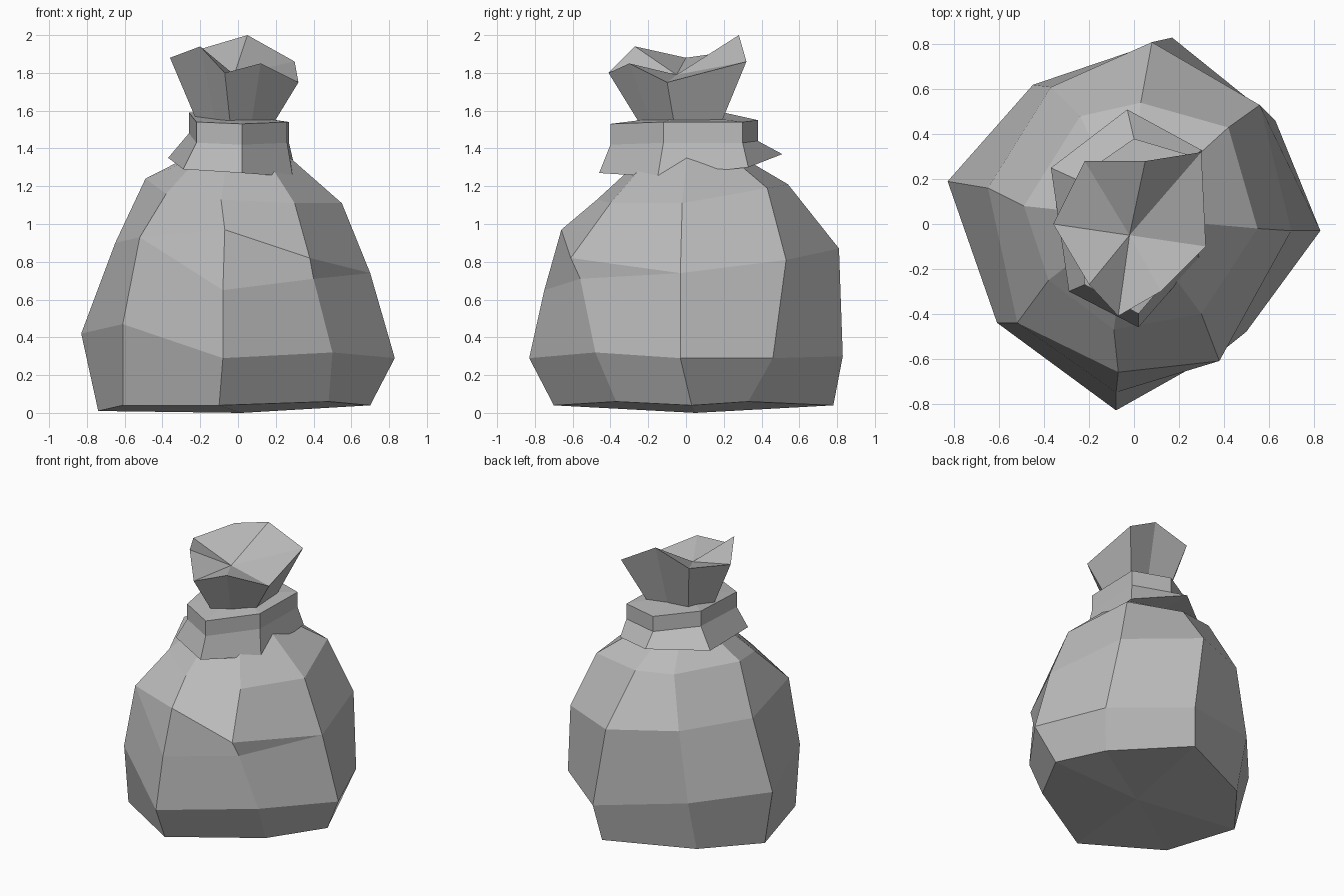
import bpy
import bmesh
from mathutils import Vector

if "Cube" in bpy.data.objects:
    bpy.data.objects.remove(bpy.data.objects["Cube"], do_unlink=True)

# One plain grey cloth colour
cloth = bpy.data.materials.new("grey_cloth")
cloth.use_nodes = True
grey = (0.5, 0.5, 0.5, 1)
cloth.diffuse_color = grey
cloth.node_tree.nodes["Principled BSDF"].inputs["Base Color"].default_value = grey


def scaled_ring(ring, centre, factor, height):
    """Copy a ring, shrunk towards a centre and flattened at a height."""
    cx, cy = centre
    return [(cx + (x - cx) * factor, cy + (y - cy) * factor, height)
            for x, y, z in ring]


def loft(name, rings, bottom=None, top=None):
    """Skin matching rings with quads; close each end with a fan to a point."""
    bm = bmesh.new()
    loops = [[bm.verts.new(Vector(p)) for p in ring] for ring in rings]
    count = len(loops[0])
    for low, high in zip(loops, loops[1:]):
        for i in range(count):
            j = (i + 1) % count
            bm.faces.new((low[i], low[j], high[j], high[i]))
    for loop, tip in ((loops[0], bottom), (loops[-1], top)):
        if tip is None:
            continue
        point = bm.verts.new(Vector(tip))
        for i in range(count):
            bm.faces.new((loop[i], loop[(i + 1) % count], point))
    # Rings that share points collapse into triangles here
    bmesh.ops.remove_doubles(bm, verts=bm.verts[:], dist=0.001)
    bmesh.ops.recalc_face_normals(bm, faces=bm.faces[:])
    mesh = bpy.data.meshes.new(name)
    bm.to_mesh(mesh)
    bm.free()
    mesh.materials.append(cloth)
    obj = bpy.data.objects.new(name, mesh)
    bpy.context.collection.objects.link(obj)
    return obj


# Sack body: eight lumpy columns, running from the right side round the front
base = [(-.74, .15, .01), (-.61, -.39, .04), (-.1, -.7, .04), (.48, -.37, .06),
        (.7, .03, .04), (.52, .33, .06), (.13, .78, .04), (-.45, .52, .03)]
belly = [(-.83, .19, .42), (-.61, -.44, .47), (-.08, -.83, .29), (.5, -.48, .32),
         (.83, -.03, .29), (.63, .46, .29), (.17, .83, .3), (-.45, .62, .4)]
waist = [(-.65, .16, .9), (-.52, -.44, .93), (-.08, -.75, .65), (.4, -.56, .71),
         (.7, -.03, .74), (.56, .53, .81), (.08, .81, .87), (-.37, .61, .9)]
shoulder = [(-.49, .08, 1.24), (-.38, -.25, 1.16), (-.09, -.47, 1.13),
            (.3, -.4, 1.11), (.55, -.02, 1.11), (.42, .43, 1.19),
            (.03, .54, 1.21), (-.24, .48, 1.23)]

# A crease of cloth hangs over the front of the waist
crease = list(waist)
crease[2] = (-.07, -.66, .97)
crease[3] = (.38, -.61, .82)

neck = scaled_ring(shoulder, (-.02, .03), .5, 1.36)
neck_top = scaled_ring(shoulder, (-.02, .03), .38, 1.52)
loft("sack_body", [base, belly, waist, crease, shoulder, neck, neck_top],
     bottom=(.02, .05, 0))

# Collar: six-sided flared band tied round the neck
flare = [(-.37, .25, 1.35), (-.29, -.3, 1.29), (.02, -.46, 1.27),
         (.29, -.15, 1.25), (.3, .33, 1.3), (-.03, .51, 1.37)]
pinch = [(-.26, .2, 1.48), (-.22, -.27, 1.43), (.02, -.4, 1.42),
         (.26, -.12, 1.43), (.27, .3, 1.43), (0, .38, 1.44)]
band = [(x, y, z + .11) for x, y, z in pinch]
loft("neck_collar", [flare, pinch, band], bottom=(0, 0, 1.36), top=(0, 0, 1.58))

# Gathered mouth: a ragged cuff with a sunken centre
rim = [(-.36, 0, 1.88), (-.2, -.27, 1.94), (-.07, -.41, 1.8), (.12, -.3, 1.85),
       (.32, -.1, 1.75), (.3, .32, 1.86), (.05, .28, 2), (-.22, .28, 1.92)]
gather = scaled_ring(rim, (0, -.01), .6, 1.54)
loft("gathered_mouth", [gather, rim], top=(-.02, -.05, 1.79))
